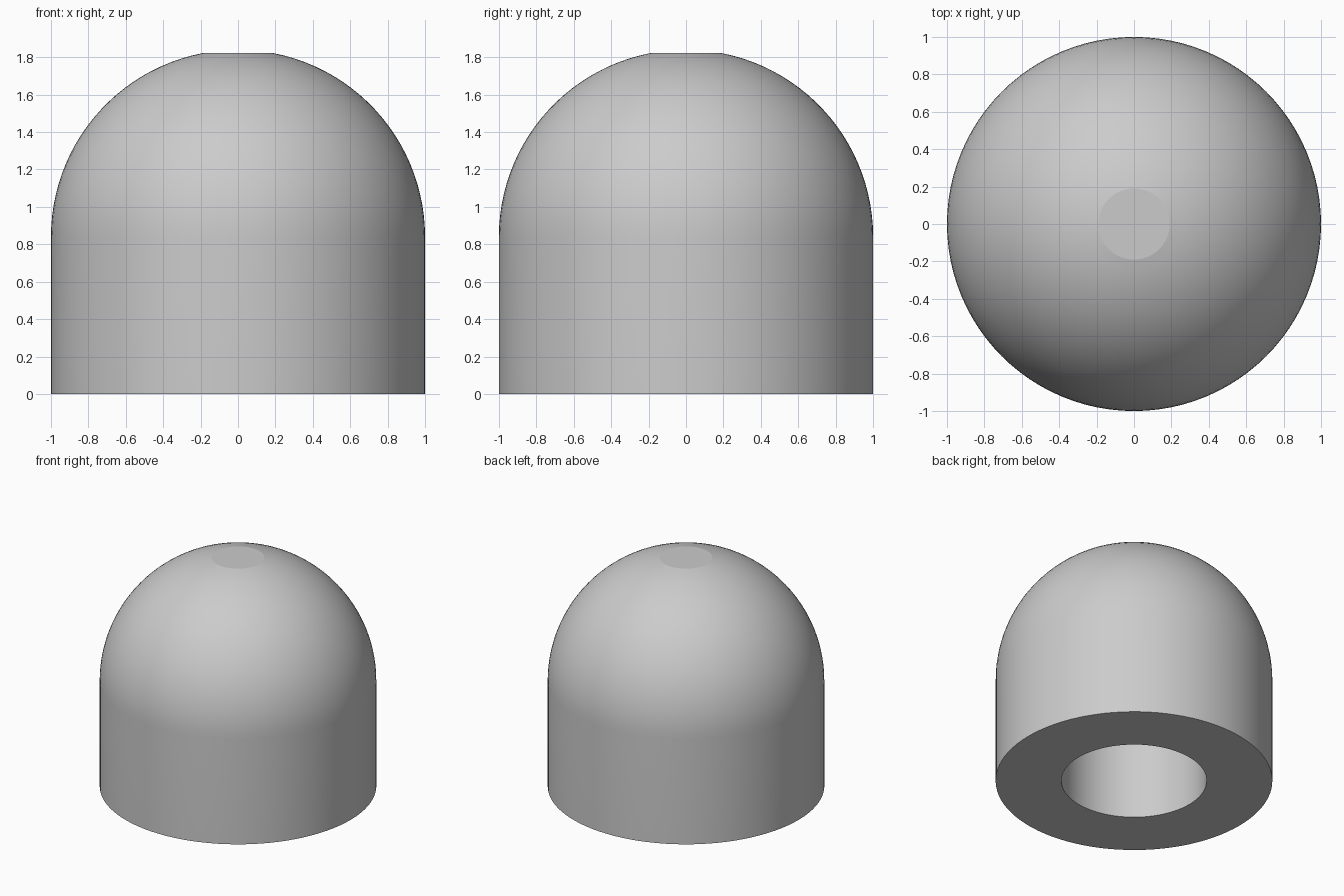
import bpy
import bmesh
import math

cube = bpy.data.objects.get("Cube")
if cube:
    bpy.data.objects.remove(cube, do_unlink=True)

SEGMENTS = 96
RADIUS = 1.0
DOME_BASE = 0.84      # height where the straight wall becomes the dome
FLAT_RADIUS = 0.19    # small flat on the crown
BORE_RADIUS = 0.525
BORE_DEPTH = 1.0

# Single grey material
grey = bpy.data.materials.new("light grey")
grey.use_nodes = True
colour = (0.6, 0.6, 0.6, 1)
grey.diffuse_color = colour
grey.node_tree.nodes["Principled BSDF"].inputs["Base Color"].default_value = colour

# Half section: bore ceiling, bore wall, underside, outer wall, dome, flat crown
profile = [(0, BORE_DEPTH), (BORE_RADIUS, BORE_DEPTH), (BORE_RADIUS, 0), (RADIUS, 0)]
end_angle = math.acos(FLAT_RADIUS / RADIUS)
steps = 24
for i in range(steps + 1):
    a = end_angle * i / steps
    profile.append((RADIUS * math.cos(a), DOME_BASE + RADIUS * math.sin(a)))
profile.append((0, profile[-1][1]))

# Revolve the section into a closed solid
bm = bmesh.new()
verts = [bm.verts.new((r, 0, z)) for r, z in profile]
edges = [bm.edges.new(pair) for pair in zip(verts, verts[1:])]
bmesh.ops.spin(bm, geom=verts + edges, cent=(0, 0, 0), axis=(0, 0, 1),
               angle=math.tau, steps=SEGMENTS, use_merge=True)
bmesh.ops.remove_doubles(bm, verts=bm.verts, dist=0.0001)
bmesh.ops.recalc_face_normals(bm, faces=bm.faces)
mesh = bpy.data.meshes.new("domed_cap")
bm.to_mesh(mesh)
bm.free()
mesh.materials.append(grey)

cap = bpy.data.objects.new("domed_cap", mesh)
bpy.context.collection.objects.link(cap)

# Smooth curved walls, sharp rims
bpy.ops.object.select_all(action='DESELECT')
cap.select_set(True)
bpy.context.view_layer.objects.active = cap
bpy.ops.object.shade_smooth_by_angle(angle=math.radians(9))
